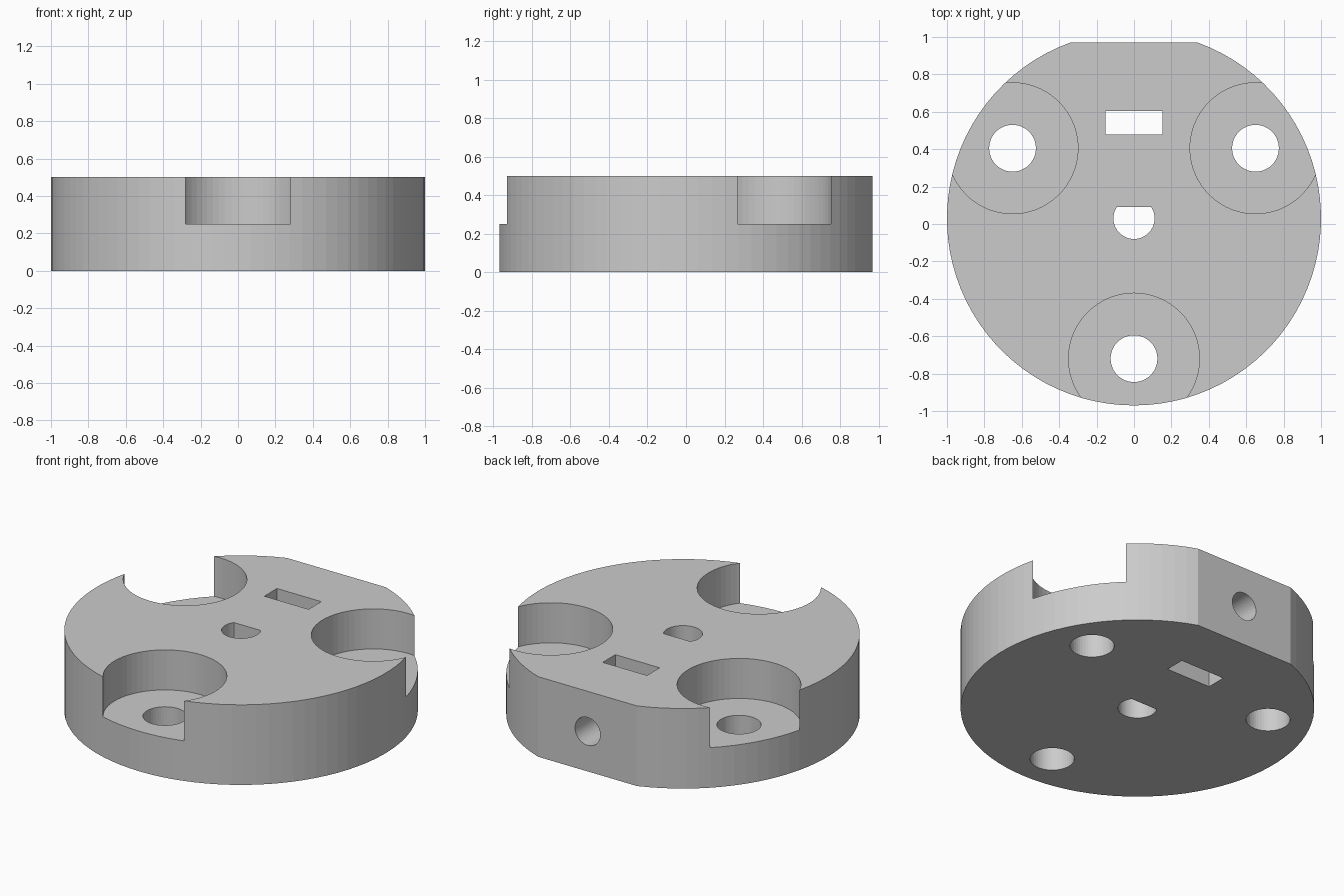
import bpy, bmesh, math
from mathutils import Matrix, Vector

cube = bpy.data.objects.get("Cube")
if cube:
    bpy.data.objects.remove(cube, do_unlink=True)

CENTRE = Vector((0, 0.03, 0))   # axis of the disc
HEIGHT = 0.5
FLOOR = HEIGHT / 2              # pocket floor height

grey = bpy.data.materials.new("plain grey")
grey.use_nodes = True
grey.diffuse_color = (0.6, 0.6, 0.6, 1)
grey.node_tree.nodes["Principled BSDF"].inputs["Base Color"].default_value = (0.6, 0.6, 0.6, 1)


def round_profile(radius, segments, flat=None):
    """Circle, or a circle cut by a flat at distance `flat` towards +y."""
    if flat is None:
        angles = [math.tau * i / segments for i in range(segments)]
    else:
        a = math.asin(flat / radius)
        start, end = math.pi - a, math.tau + a
        angles = [start + (end - start) * i / segments for i in range(segments + 1)]
    return [(radius * math.cos(t), radius * math.sin(t)) for t in angles]


def prism(name, profile, low, high, matrix):
    """Extrude a flat profile along z from low to high, then place it."""
    bm = bmesh.new()
    base = bm.faces.new([bm.verts.new((x, y, low)) for x, y in profile])
    top = bmesh.ops.extrude_face_region(bm, geom=[base])["geom"]
    moved = [v for v in top if isinstance(v, bmesh.types.BMVert)]
    bmesh.ops.translate(bm, verts=moved, vec=(0, 0, high - low))
    bmesh.ops.recalc_face_normals(bm, faces=bm.faces)
    bm.transform(matrix)
    mesh = bpy.data.meshes.new(name)
    bm.to_mesh(mesh)
    bm.free()
    mesh.materials.append(grey)
    obj = bpy.data.objects.new(name, mesh)
    bpy.context.collection.objects.link(obj)
    return obj


axis = Matrix.Translation(CENTRE)

# Disc with one flat side
disc = prism("hub_disc", round_profile(1, 80, 0.94), 0, HEIGHT, axis)
cutters = []

# Three open-sided pockets, each with a bolt hole through its floor
for i in range(3):
    angle = math.radians(-90 + 120 * i)
    spot = axis @ Matrix.Rotation(angle, 4, "Z") @ Matrix.Translation((0.75, 0, 0))
    cutters.append(prism("pocket_cutter", round_profile(0.35, 64), FLOOR, 0.7, spot))
    cutters.append(prism("bolt_hole_cutter", round_profile(0.125, 48), -0.1, 0.4, spot))

# D-shaped shaft hole
cutters.append(prism("shaft_hole_cutter", round_profile(0.11, 40, 0.06), -0.1, 0.7, axis))

# Rectangular nut slot
slot = [(-0.153, 0.478), (0.153, 0.478), (0.153, 0.603), (-0.153, 0.603)]
cutters.append(prism("nut_slot_cutter", slot, -0.1, 0.7, Matrix()))

# Set screw hole from the flat side into the shaft hole
sideways = Matrix.Translation((0, 0, FLOOR)) @ Matrix.Rotation(-math.pi / 2, 4, "X")
cutters.append(prism("screw_hole_cutter", round_profile(0.087, 40), 0.04, 1.1, sideways))

# Cut everything out, then drop the cutters
for cutter in cutters:
    cutter.hide_render = True
    mod = disc.modifiers.new(cutter.name, "BOOLEAN")
    mod.operation = "DIFFERENCE"
    mod.solver = "EXACT"
    mod.object = cutter
bpy.context.view_layer.update()
graph = bpy.context.evaluated_depsgraph_get()
result = bpy.data.meshes.new_from_object(disc.evaluated_get(graph))
disc.modifiers.clear()
disc.data = result
for cutter in cutters:
    bpy.data.objects.remove(cutter, do_unlink=True)
result.materials.clear()
result.materials.append(grey)
for face in result.polygons:
    face.material_index = 0
